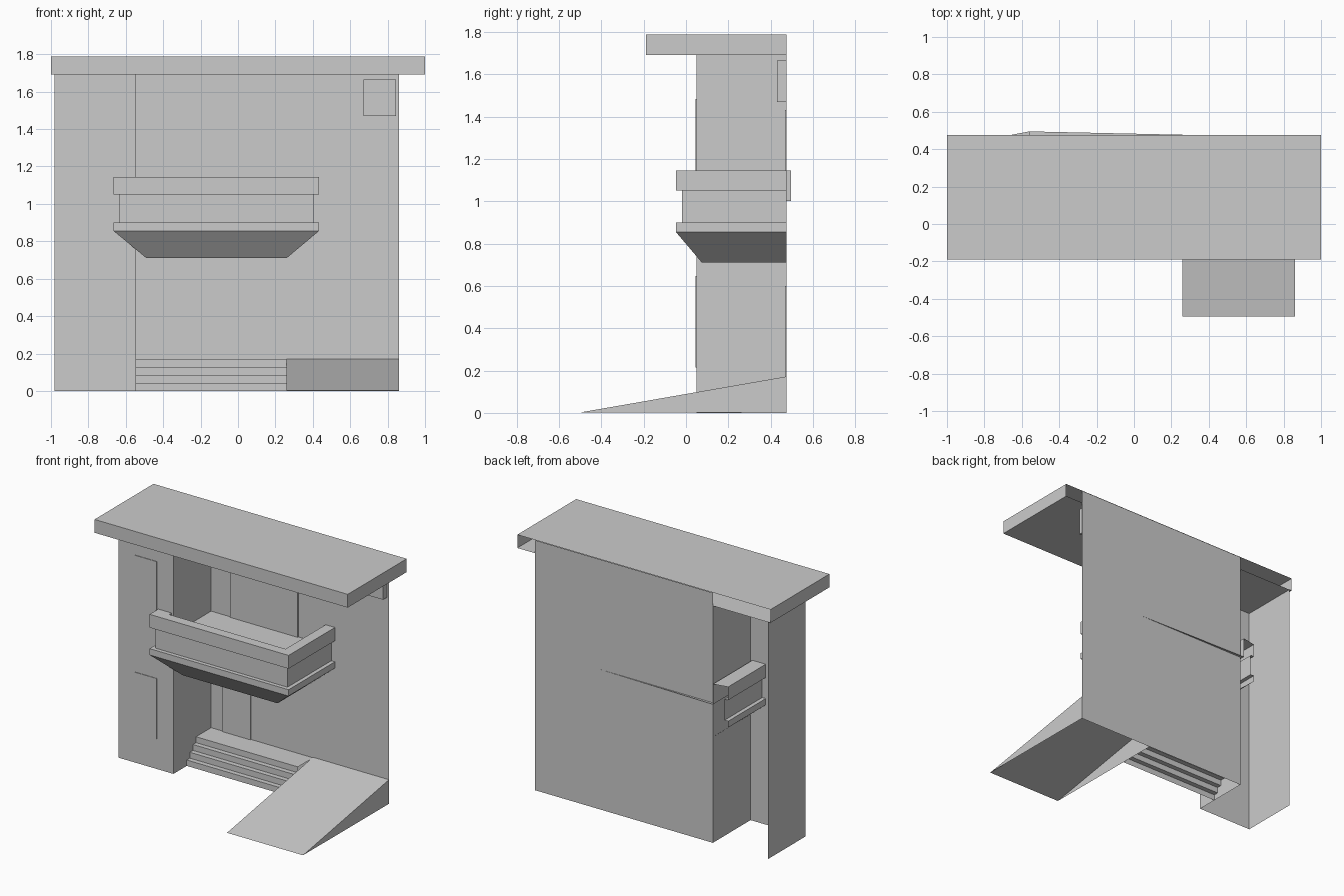
import bpy, bmesh

if "Cube" in bpy.data.objects:
    bpy.data.objects.remove(bpy.data.objects["Cube"])

grey = bpy.data.materials.new("plain grey")
grey.diffuse_color = (0.6, 0.6, 0.6, 1)
grey.use_nodes = True
grey.node_tree.nodes["Principled BSDF"].inputs["Base Color"].default_value = grey.diffuse_color

BACK = 0.475      # plane of the rear wall


def finish(name, bm):
    bmesh.ops.recalc_face_normals(bm, faces=bm.faces)
    mesh = bpy.data.meshes.new(name)
    bm.to_mesh(mesh)
    bm.free()
    mesh.materials.append(grey)
    obj = bpy.data.objects.new(name, mesh)
    bpy.context.collection.objects.link(obj)
    return obj


def box(name, x, y, z, skip=()):
    """Axis-aligned box; skip lists open sides such as '+y'."""
    bm = bmesh.new()
    bmesh.ops.create_cube(bm, size=1)
    drop = []
    for f in bm.faces:
        n = f.calc_center_median()
        axis = max(range(3), key=lambda i: abs(n[i]))
        if ("+" if n[axis] > 0 else "-") + "xyz"[axis] in skip:
            drop.append(f)
    bmesh.ops.delete(bm, geom=drop, context='FACES')
    for v in bm.verts:
        v.co = [r[0] if c < 0 else r[1] for c, r in zip(v.co, (x, y, z))]
    return finish(name, bm)


def sweep(name, profile, x0, x1, ends=False):
    """Sheet made by sweeping a (y, z) profile along x."""
    bm = bmesh.new()
    a = [bm.verts.new((x0, y, z)) for y, z in profile]
    b = [bm.verts.new((x1, y, z)) for y, z in profile]
    for i in range(len(a) - 1):
        bm.faces.new((a[i], a[i + 1], b[i + 1], b[i]))
    if ends:
        bm.faces.new(a)
        bm.faces.new(b)
    return finish(name, bm)


# Rear wall, open-backed side pillar and hollow roof slab
sweep("rear_wall", [(BACK, 0), (BACK, 1.785)], -0.545, 0.86)
box("pillar", (-0.98, -0.545), (0.05, BACK), (0, 1.692), ("+y", "+z", "-z"))
box("roof", (-1, 1), (-0.19, BACK), (1.692, 1.787), ("+y",))

# Entrance steps, open below
steps = []
for i in range(4):
    y = 0.2 + 0.035 * i
    steps += [(y, 0.042 * i), (y, 0.042 * (i + 1))]
sweep("steps", steps + [(BACK, 0.168)], -0.545, 0.26)

# Access ramp, open below
sweep("ramp", [(-0.495, 0.003), (BACK, 0.172), (BACK, 0)], 0.26, 0.86, ends=True)

# Balcony: three-sided rings lofted from the underside up and over the rail
outer = (-0.665, 0.433, -0.048, BACK)
band = (-0.637, 0.405, -0.02, BACK)
inner = (-0.56, 0.36, 0.022, 0.495)
rings = [(0.71, (-0.49, 0.26, 0.075, BACK)), (0.855, outer), (0.9, outer),
         (0.9, band), (1.05, band), (1.05, outer), (1.145, outer),
         (1.145, inner), (1.0, inner)]
bm = bmesh.new()
loft = [[bm.verts.new(p) for p in ((l, yb, z), (l, f, z), (r, f, z), (r, BACK, z))]
        for z, (l, r, f, yb) in rings]
for lo, hi in zip(loft, loft[1:]):
    for i in range(3):
        bm.faces.new((lo[i], lo[i + 1], hi[i + 1], hi[i]))
bm.faces.new(loft[0])
bm.faces.new(loft[-1])
finish("balcony", bm)

# Doors and wall box
box("balcony_door", (-0.39, 0.145), (0.467, BACK), (1.0, 1.43), ("+y",))
box("entrance_door", (-0.455, -0.23), (0.467, BACK), (0.168, 0.6), ("+y",))
box("wall_unit", (0.67, 0.845), (0.43, BACK), (1.47, 1.665), ("+y",))

# Thin window plates on the pillar
for name, z in (("lower_window", (0.215, 0.647)), ("upper_window", (1.05, 1.482))):
    box(name, (-0.845, -0.675), (0.046, 0.05), z, ("+y",))
